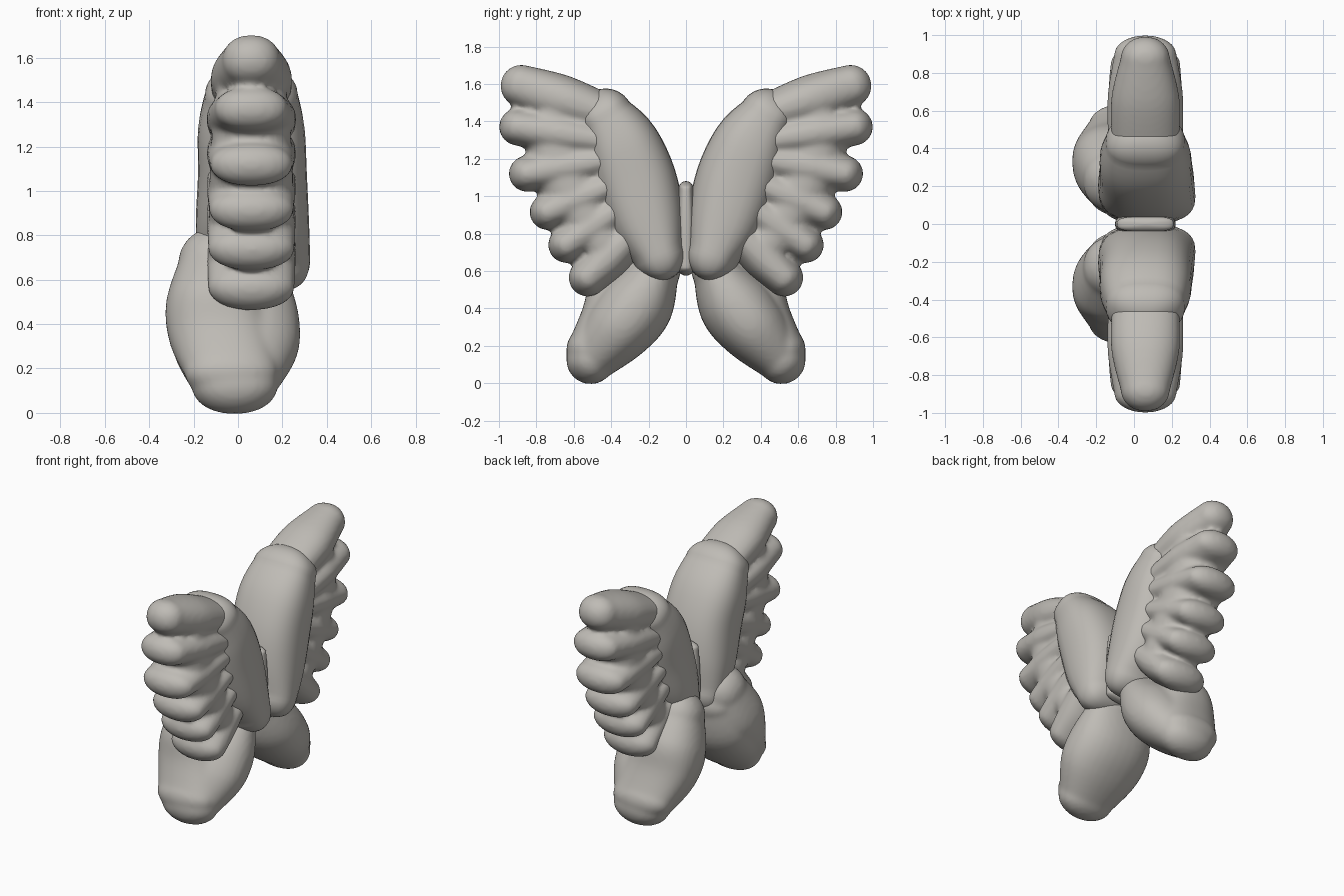
import bpy, bmesh, math
from mathutils import Vector

old = bpy.data.objects.get("Cube")
if old:
    bpy.data.objects.remove(old, do_unlink=True)

clay = bpy.data.materials.new("warm_grey_clay")
clay.use_nodes = True
GREY = (0.52, 0.5, 0.465, 1)
clay.diffuse_color = GREY
clay.node_tree.nodes["Principled BSDF"].inputs["Base Color"].default_value = GREY

SIDES = 32


def spline(pts, t):
    """Catmull-Rom sample of tuples, t runs from 0 to 1."""
    f = t * (len(pts) - 1)
    i = min(int(f), len(pts) - 2)
    u = f - i
    a, b, c, d = (Vector(pts[max(0, min(k, len(pts) - 1))]) for k in range(i - 1, i + 3))
    return 0.5 * (2 * b + (c - a) * u + (2 * a - 5 * b + 4 * c - d) * u ** 2
                  + (3 * b - 3 * c + d - a) * u ** 3)


def add_lobe(bm, pts, power, start_round):
    """Rounded lobe along a side-plane path; points are (y, z, radius, x_min, x_max)."""
    steps, caps = 16, 10
    stations = []
    for k in range(steps + 1):
        t = k / steps
        d = spline(pts, min(1, t + 0.02)) - spline(pts, max(0, t - 0.02))
        stations.append((spline(pts, t), Vector((0, d[0], d[1])).normalized(), 0))
    # Rounded ends shrink around the end stations
    angles = [math.radians(88) * (j + 1) / caps for j in range(caps)]
    first, last = stations[0], stations[-1]
    start = [(first[0], first[1], -a) for a in reversed(angles)]
    end = [(last[0], last[1], a) for a in angles]
    rings = []
    for p, tan, a in start + stations + end:
        y, z, r, x0, x1 = p
        across = Vector((0, -tan.z, tan.y))
        centre = Vector(((x0 + x1) / 2, y, z)) + tan * r * math.sin(a)
        shrink = math.cos(a)
        half = (x1 - x0) / 2 * shrink ** (start_round if a < 0 else 1)
        ring = []
        for s in range(SIDES):
            q = math.tau * s / SIDES
            c, n = math.cos(q), math.sin(q)
            cx = math.copysign(abs(c) ** (2 / power), c) * half
            cr = math.copysign(abs(n) ** (2 / power), n) * r * shrink
            ring.append(bm.verts.new(centre + Vector((cx, 0, 0)) + across * cr))
        rings.append(ring)
    for lo, hi in zip(rings, rings[1:]):
        for s in range(SIDES):
            n = (s + 1) % SIDES
            bm.faces.new((lo[s], lo[n], hi[n], hi[s]))
    bm.faces.new(rings[0])
    bm.faces.new(rings[-1])


def part(name, lobes, power=2.2, start_round=1.0, mirror=True):
    """One object from one or more lobes; several lobes are melted together."""
    bm = bmesh.new()
    for pts in lobes:
        add_lobe(bm, pts, power, start_round)
    bmesh.ops.recalc_face_normals(bm, faces=bm.faces)
    mesh = bpy.data.meshes.new(name)
    bm.to_mesh(mesh)
    bm.free()
    mesh.materials.append(clay)
    for poly in mesh.polygons:
        poly.use_smooth = True
    obj = bpy.data.objects.new(name, mesh)
    bpy.context.collection.objects.link(obj)
    if len(lobes) > 1:
        melt = obj.modifiers.new("Melt", "REMESH")
        melt.mode = "VOXEL"
        melt.voxel_size = 0.016
        melt.use_smooth_shade = True
        soften = obj.modifiers.new("Soften", "SMOOTH")
        soften.factor = 0.5
        soften.iterations = 6
    if mirror:
        obj.modifiers.new("Mirror", "MIRROR").use_axis = (False, True, False)


# Broad leading lobe of each upper wing, with a blunt lower end
part("wing_shoulder", [[
    (0.145, 0.69, 0.145, -0.18, 0.325),
    (0.205, 0.86, 0.20, -0.19, 0.32),
    (0.27, 1.08, 0.22, -0.18, 0.31),
    (0.345, 1.28, 0.20, -0.18, 0.30),
    (0.43, 1.425, 0.15, -0.15, 0.27)]], power=2.5, start_round=0.4)

# Six feathers fanning outward: base (y, z), tip (y, z), radius, base and tip half width
feathers = [
    ((0.46, 1.45), (0.88, 1.59), 0.11, 0.18, 0.13),
    ((0.46, 1.30), (0.90, 1.37), 0.097, 0.2, 0.165),
    ((0.44, 1.19), (0.85, 1.12), 0.095, 0.2, 0.185),
    ((0.40, 1.06), (0.74, 0.915), 0.094, 0.2, 0.19),
    ((0.36, 0.93), (0.64, 0.74), 0.095, 0.2, 0.195),
    ((0.30, 0.78), (0.525, 0.565), 0.1, 0.2, 0.195)]
MID = 0.06
fan = []
for base, tip, r, wide, w in feathers:
    mid = [(a + b) / 2 for a, b in zip(base, tip)]
    fan.append([
        (*base, r, MID - wide, MID + wide),
        (*mid, r * 1.18, MID - wide, MID + wide),
        (*tip, r * 1.02, MID - w, MID + w)])

# Web filling the grooves between feathers
fan.append([
    (0.70, 1.43, 0.13, -0.10, 0.22),
    (0.67, 1.22, 0.185, -0.12, 0.24),
    (0.59, 1.00, 0.17, -0.13, 0.25),
    (0.44, 0.75, 0.14, -0.13, 0.25)])
part("feather_fan", fan)

# Lower wing reaching the ground, with a swelling on one side
part("lower_wing", [
    [(0.16, 0.60, 0.13, -0.24, 0.23),
     (0.255, 0.43, 0.195, -0.30, 0.275),
     (0.375, 0.28, 0.185, -0.29, 0.27),
     (0.51, 0.125, 0.13, -0.21, 0.18)],
    [(0.23, 0.67, 0.17, -0.27, 0.10),
     (0.31, 0.49, 0.215, -0.325, 0.12),
     (0.40, 0.33, 0.175, -0.31, 0.16),
     (0.52, 0.18, 0.12, -0.24, 0.18)]])

# Narrow joint between the two wings
part("centre_joint", [[
    (0, 0.62, 0.045, -0.10, 0.22),
    (0, 0.85, 0.05, -0.10, 0.22),
    (0, 1.04, 0.04, -0.09, 0.21)]], power=3, mirror=False)
